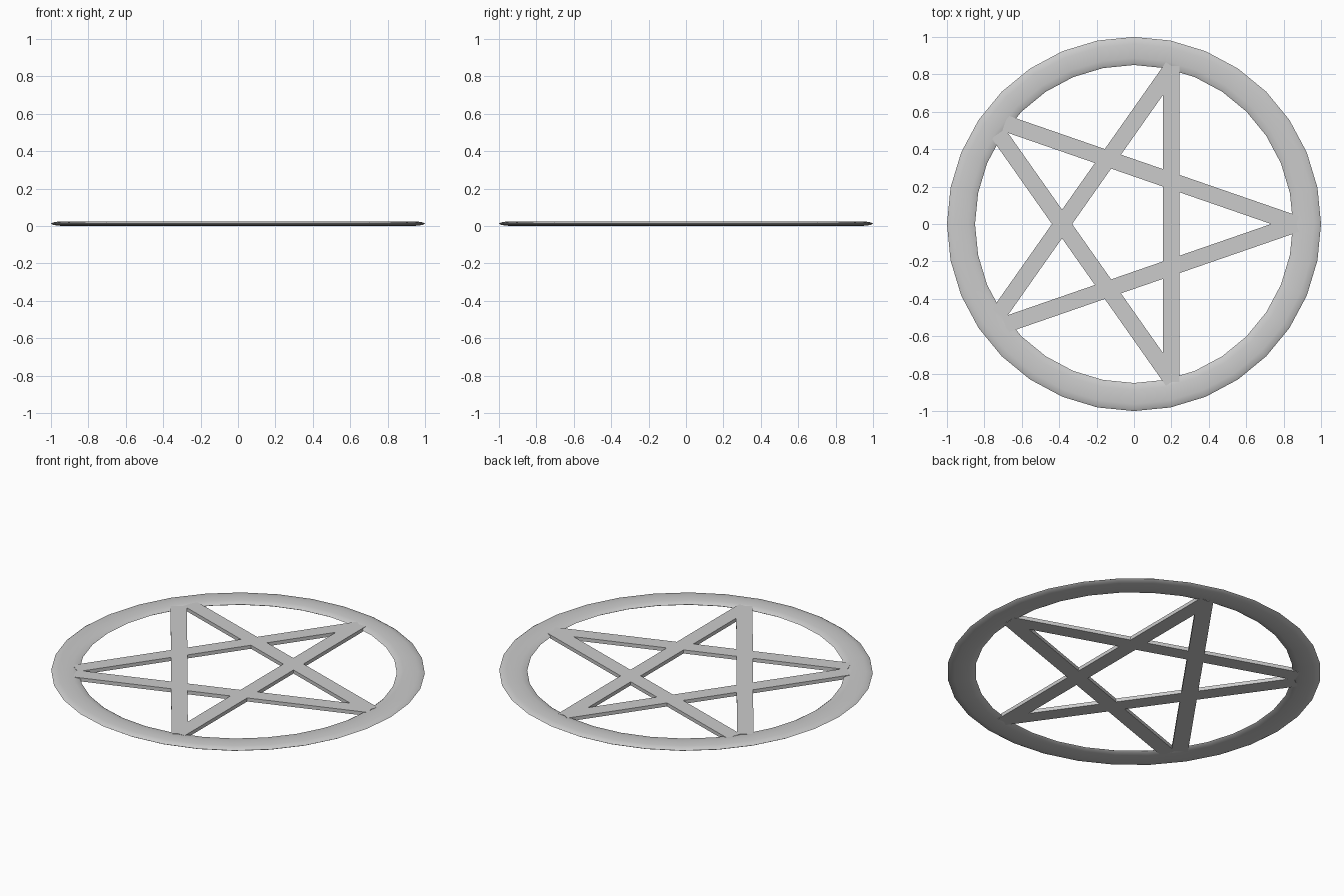
import bpy
from math import atan2, hypot

if "Cube" in bpy.data.objects:
    bpy.data.objects.remove(bpy.data.objects["Cube"])

H = 0.0125  # half of total thickness

# Flattened outer ring
bpy.ops.mesh.primitive_torus_add(major_radius=0.925, minor_radius=0.075,
                                 major_segments=32, minor_segments=12,
                                 location=(0, 0, H))
ring = bpy.context.object
ring.name = "outer_ring"
ring.scale.z = H / 0.075
bpy.ops.object.transform_apply(location=False, rotation=False, scale=True)
bpy.ops.object.shade_smooth_by_angle()


def bar(name, a, b, width=0.088, height=0.021):
    """Flat straight bar between two points in plan."""
    dx, dy = b[0] - a[0], b[1] - a[1]
    bpy.ops.mesh.primitive_cube_add(
        size=1, location=((a[0] + b[0]) / 2, (a[1] + b[1]) / 2, H),
        rotation=(0, 0, atan2(dy, dx)))
    o = bpy.context.object
    o.name = name
    o.scale = (hypot(dx, dy), width, height)
    bpy.ops.object.transform_apply(location=False, rotation=False, scale=True)


# Star: one upright bar plus two mirrored pairs
bar("star_bar_upright", (0.2, -0.845), (0.2, 0.845))
for side, s in (("upper", 1), ("lower", -1)):
    bar("star_bar_long_" + side, (0.868, 0), (-0.69, 0.539 * s))
    bar("star_bar_cross_" + side, (0.207, 0.84 * s), (-0.725, -0.483 * s))
